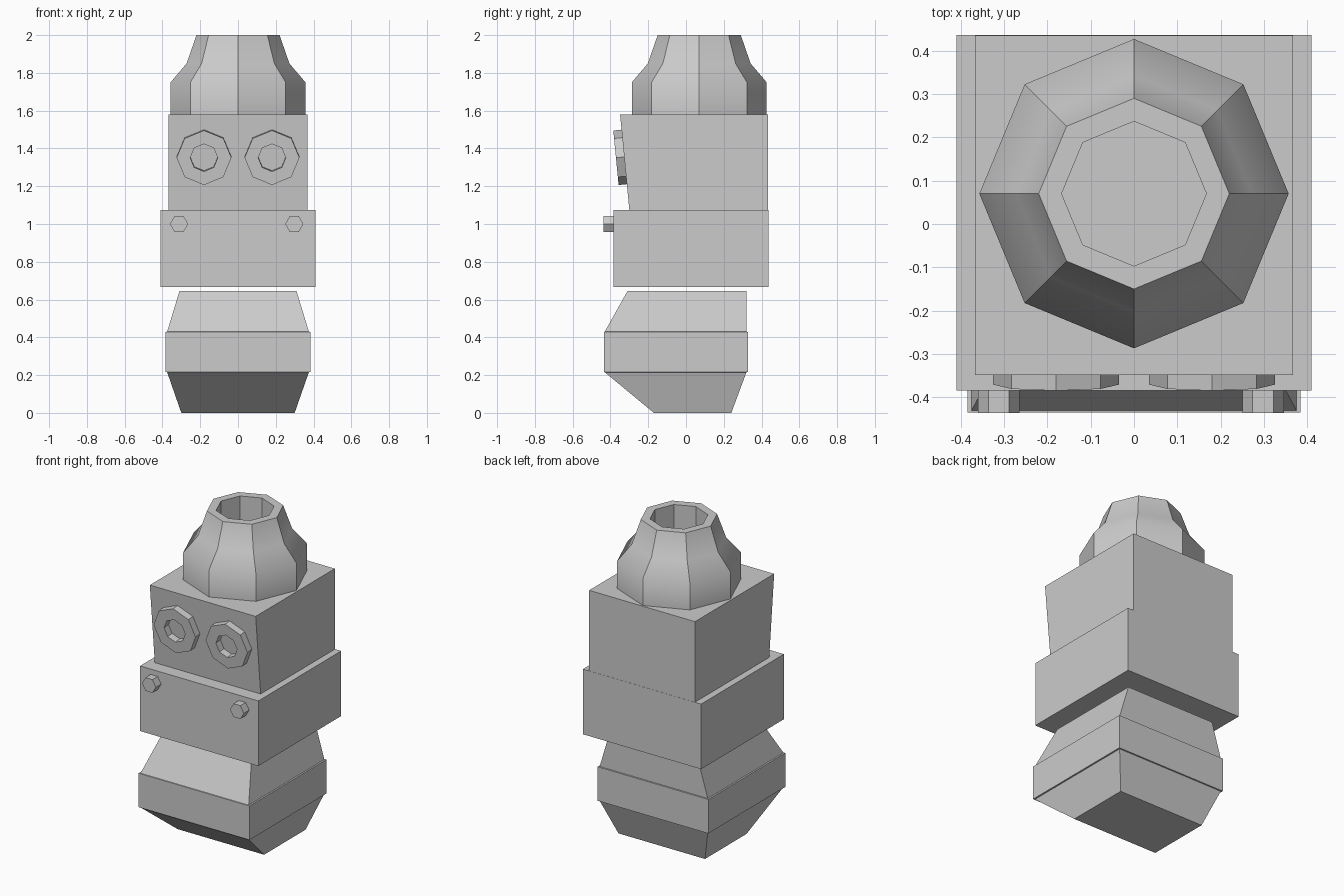
import bpy, bmesh, math
from mathutils import Matrix, Vector

if "Cube" in bpy.data.objects:
    bpy.data.objects.remove(bpy.data.objects["Cube"])


def finish(name, bm):
    bmesh.ops.recalc_face_normals(bm, faces=bm.faces)
    mesh = bpy.data.meshes.new(name)
    bm.to_mesh(mesh)
    bm.free()
    obj = bpy.data.objects.new(name, mesh)
    bpy.context.collection.objects.link(obj)
    return obj


def block(name, sections):
    """Stack of rectangular sections: (z, x0, x1, y0, y1)."""
    bm = bmesh.new()
    rings = [[bm.verts.new(p) for p in
              ((x0, y0, z), (x1, y0, z), (x1, y1, z), (x0, y1, z))]
             for z, x0, x1, y0, y1 in sections]
    for a, b in zip(rings, rings[1:]):
        for i in range(4):
            j = (i + 1) % 4
            bm.faces.new((a[i], a[j], b[j], b[i]))
    bm.faces.new(rings[0])
    bm.faces.new(rings[-1])
    return finish(name, bm)


def lathe(name, profile, sides, matrix, closed=False, smooth=False):
    """Faceted turning of (radius, height) points about local z."""
    bm = bmesh.new()
    rings = []
    for r, h in profile:
        rings.append([bm.verts.new(matrix @ Vector((
            r * math.cos(math.tau * i / sides),
            r * math.sin(math.tau * i / sides), h))) for i in range(sides)])
    pairs = list(zip(rings, rings[1:]))
    if closed:
        pairs.append((rings[-1], rings[0]))
    for k, (a, b) in enumerate(pairs):
        for i in range(sides):
            j = (i + 1) % sides
            f = bm.faces.new((a[i], a[j], b[j], b[i]))
            f.smooth = smooth and k < 3
    if not closed:
        bm.faces.new(rings[0])
        bm.faces.new(rings[-1])
    # keep upright corners crisp, soften only along the profile
    for a, b in pairs:
        for v, w in zip(a, b):
            bm.edges.get((v, w)).smooth = False
    for ring in (rings[0], rings[-1]) + ((rings[3],) if smooth else ()):
        for i in range(sides):
            bm.edges.get((ring[i], ring[(i + 1) % sides])).smooth = False
    return finish(name, bm)


# Tapered lower block with a slightly raised belt
block("lower_block", [
    (0.0, -0.30, 0.30, -0.17, 0.24),
    (0.215, -0.375, 0.375, -0.43, 0.32),
    (0.216, -0.384, 0.384, -0.435, 0.328),
    (0.429, -0.384, 0.384, -0.435, 0.328),
    (0.43, -0.375, 0.375, -0.43, 0.32),
    (0.645, -0.31, 0.31, -0.31, 0.32)])

# Main body blocks
block("middle_block", [(0.667, -0.41, 0.41, -0.384, 0.436),
                       (1.075, -0.41, 0.41, -0.384, 0.436)])
block("upper_block", [(1.075, -0.367, 0.367, -0.30, 0.435),
                      (1.58, -0.367, 0.367, -0.349, 0.435)])

# Hollow octagonal neck
lathe("neck", [(0.357, 1.578), (0.357, 1.75), (0.272, 1.85), (0.22, 2.0),
               (0.167, 2.0), (0.167, 1.578)], 8,
      Matrix.Translation((0, 0.07, 0)), closed=True, smooth=True)

tilt = math.atan2(0.049, 0.505)
for side, label in ((-1, "left"), (1, "right")):
    # Octagonal ring lying on the sloped front
    lathe(label + "_front_ring",
          [(0.145, -0.005), (0.145, 0.044), (0.073, 0.044), (0.073, -0.005)], 8,
          Matrix.Translation((side * 0.18, -0.327, 1.355))
          @ Matrix.Rotation(math.pi / 2 + tilt, 4, 'X'), closed=True)
    # Hexagonal bolt
    lathe(label + "_bolt", [(0.048, -0.01), (0.048, 0.052)], 6,
          Matrix.Translation((side * 0.305 - 0.007, -0.384, 1.0))
          @ Matrix.Rotation(math.pi / 2, 4, 'X'))
